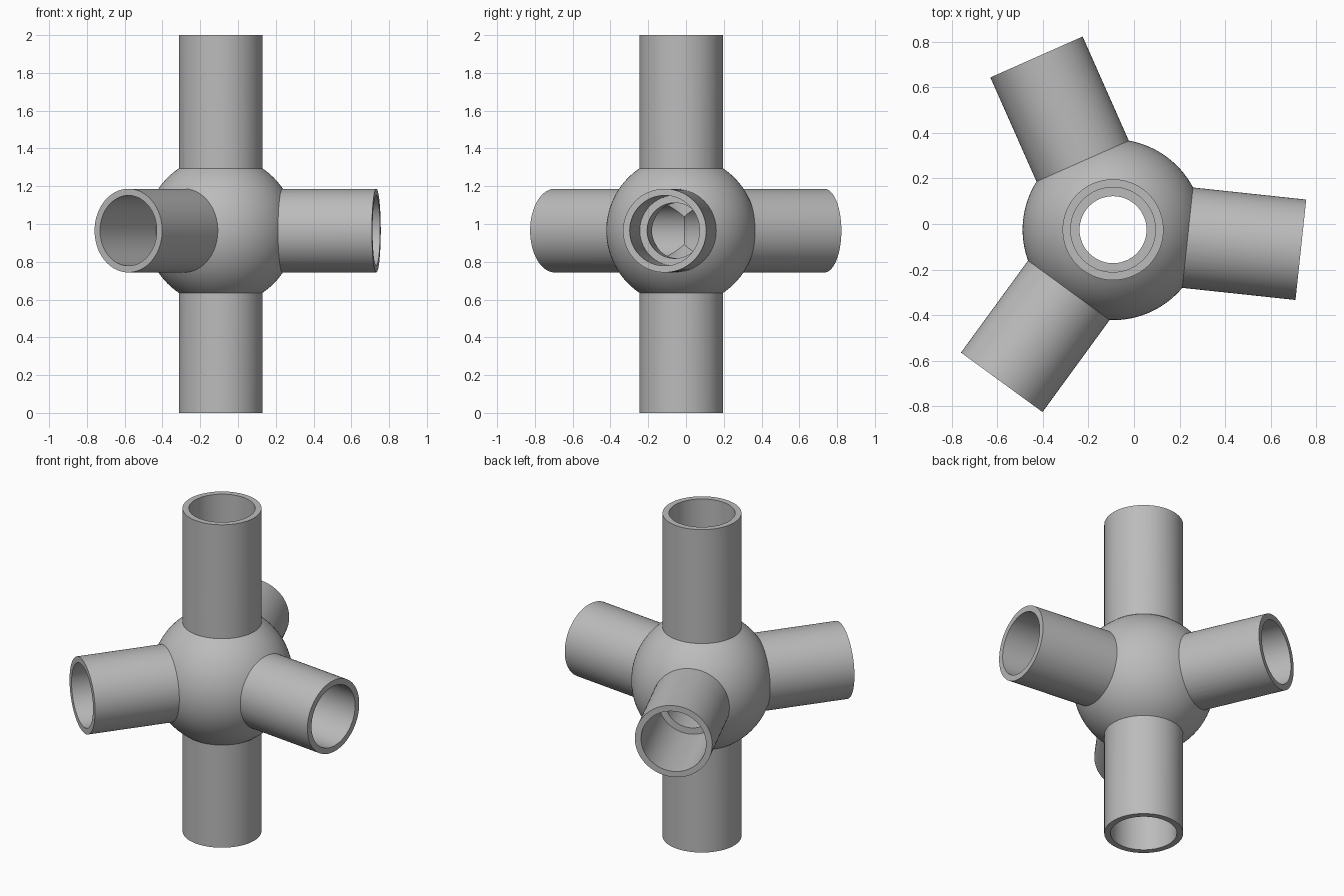
import bpy
import math
from mathutils import Vector

cube = bpy.data.objects.get("Cube")
if cube:
    bpy.data.objects.remove(cube, do_unlink=True)

HUB = Vector((-0.092, -0.025, 0.965))
HUB_R, TUBE_R, SOCKET_R, BORE_R = 0.397, 0.2215, 0.186, 0.147
SHOULDER = 0.325          # distance from hub centre to the socket floor
ARM, UP, DOWN = 0.829, 1.035, 0.965

grey = bpy.data.materials.new("grey plastic")
grey.use_nodes = True
colour = (0.5, 0.5, 0.5, 1)
grey.diffuse_color = colour
grey.node_tree.nodes["Principled BSDF"].inputs["Base Color"].default_value = colour


def tube(name, direction, start, end, radius):
    """Solid cylinder along a direction from the hub centre."""
    bpy.ops.mesh.primitive_cylinder_add(
        vertices=96, radius=radius, depth=end - start,
        location=HUB + direction * (start + end) / 2,
        rotation=direction.to_track_quat('Z', 'Y').to_euler())
    bpy.context.object.name = name
    return bpy.context.object


def combine(target, tool, operation):
    """Apply a boolean and remove its helper."""
    tool.hide_render = True
    mod = target.modifiers.new(operation, 'BOOLEAN')
    mod.operation, mod.object, mod.solver = operation, tool, 'EXACT'
    bpy.context.view_layer.objects.active = target
    bpy.ops.object.modifier_apply(modifier=mod.name)
    bpy.data.objects.remove(tool, do_unlink=True)


# Directions and lengths of the five sockets
up = Vector((0, 0, 1))
sockets = [(up, UP), (-up, DOWN)]
for i in range(3):
    a = math.radians(-6.1 + 120 * i)
    sockets.append((Vector((math.cos(a), math.sin(a), 0)), ARM))

# Ball with the tubes joined on
bpy.ops.mesh.primitive_uv_sphere_add(segments=96, ring_count=48, radius=HUB_R, location=HUB)
hub = bpy.context.object
hub.name = "pipe_connector"
combine(hub, tube("vertical_tube", up, -DOWN, UP, TUBE_R), 'UNION')
for direction, length in sockets[2:]:
    combine(hub, tube("side_tube", direction, 0, length, TUBE_R), 'UNION')

# Narrow bores meeting in the middle, then wider sockets with a shoulder
combine(hub, tube("vertical_bore", up, -DOWN - 0.1, UP + 0.1, BORE_R), 'DIFFERENCE')
for direction, length in sockets[2:]:
    combine(hub, tube("side_bore", direction, 0, length + 0.1, BORE_R), 'DIFFERENCE')
for direction, length in sockets:
    combine(hub, tube("socket", direction, SHOULDER, length + 0.1, SOCKET_R), 'DIFFERENCE')

# Finish
hub.data.materials.clear()
hub.data.materials.append(grey)
bpy.ops.object.select_all(action='DESELECT')
hub.select_set(True)
bpy.context.view_layer.objects.active = hub
bpy.ops.object.shade_smooth_by_angle(angle=math.radians(30))
